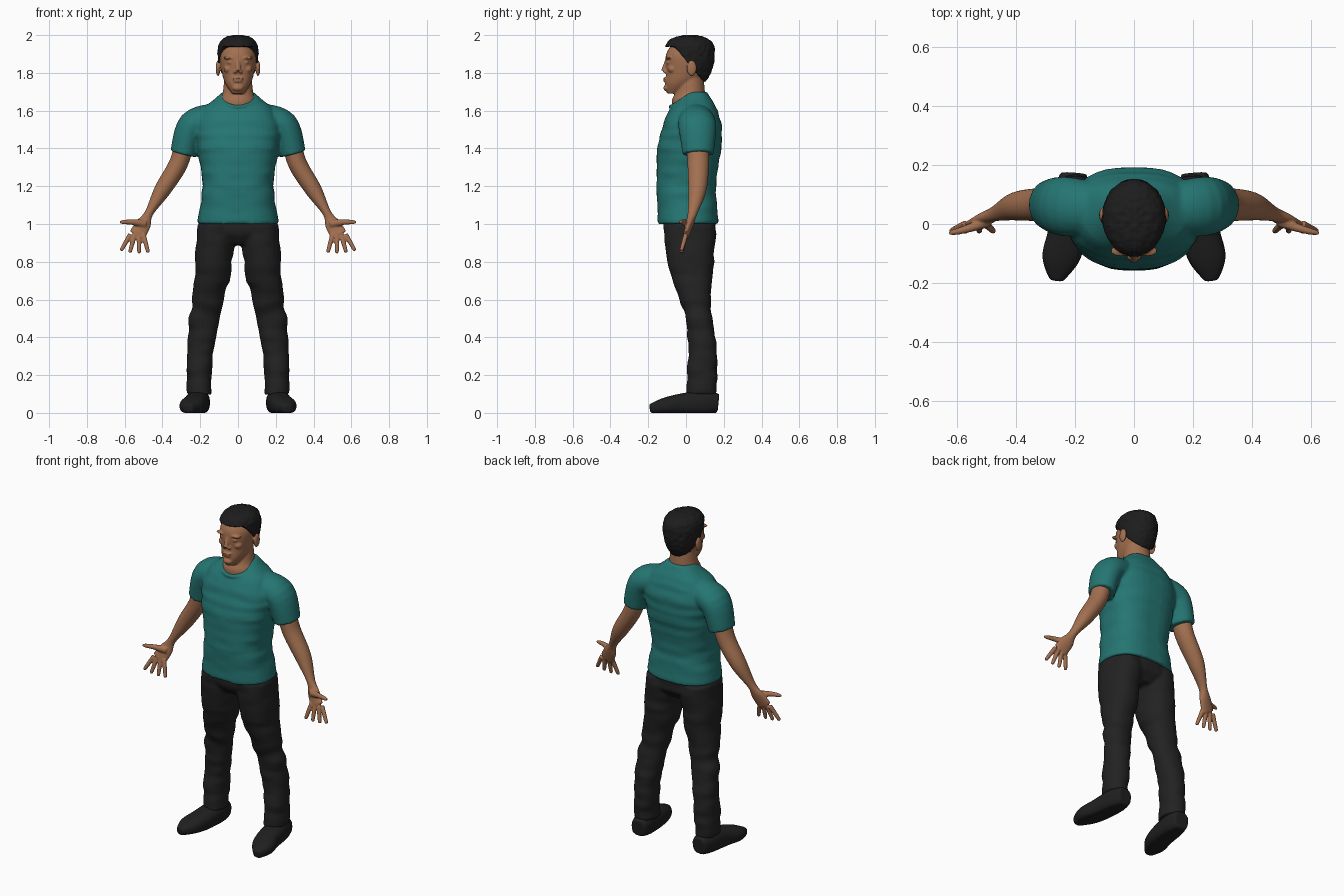
import bpy, bmesh, math
from mathutils import Vector, Matrix, noise

cube = bpy.data.objects.get("Cube")
if cube:
    bpy.data.objects.remove(cube)


def material(name, *rgb):
    mat = bpy.data.materials.new(name)
    mat.use_nodes = True
    mat.diffuse_color = (*rgb, 1)
    shader = mat.node_tree.nodes["Principled BSDF"]
    shader.inputs["Base Color"].default_value = (*rgb, 1)
    shader.inputs["Roughness"].default_value = 0.8
    return mat


skin = material("brown skin", .36, .16, .08)
teal = material("teal cloth", .018, .18, .17)
black = material("black trousers", .016, .016, .016)
leather = material("black leather", .014, .014, .014)
curls = material("black hair", .012, .012, .012)


def spline(rows, steps=6):
    """Smooth curve through rows of numbers."""
    rows = [Vector(row) for row in rows]
    padded = [rows[0], *rows, rows[-1]]
    points = []
    for before, start, end, after in zip(padded, padded[1:], padded[2:], padded[3:]):
        leave, arrive = (end - before) / 2, (after - start) / 2
        for step in range(steps):
            t = step / steps
            ease = t * t * (3 - 2 * t)
            points.append(start.lerp(end, ease) + leave * t * (1 - t) ** 2
                          - arrive * t * t * (1 - t))
    return points + [rows[-1]]


def tube(bm, rows, side=(0, 1, 0), upright=False, power=1.0, segments=36):
    """Loft of ellipses; each row is x, y, z, half width, half depth."""
    points = spline(rows)
    rings = []
    for i, point in enumerate(points):
        ahead = points[min(i + 1, len(points) - 1)] - points[max(i - 1, 0)]
        along = Vector((0, 0, 1)) if upright else ahead.to_3d().normalized()
        across = Vector(side).cross(along).normalized()
        over = along.cross(across)
        ring = []
        for k in range(segments):
            angle = math.tau * k / segments
            c, s = (math.copysign(abs(value) ** power, value)
                    for value in (math.cos(angle), math.sin(angle)))
            place = point.to_3d() + across * c * point[3] + over * s * point[4]
            place.z = max(place.z, 0)
            ring.append(bm.verts.new(place))
        rings.append(ring)
    for low, high in zip(rings, rings[1:]):
        for k in range(segments):
            bm.faces.new((low[k - 1], low[k], high[k], high[k - 1]))
    bm.faces.new(rings[0])
    bm.faces.new(rings[-1])


def stack(bm, rows, power=1.0):
    """Upright loft; each row is height, half width, front y, back y, centre x."""
    tube(bm, [(x, (front + back) / 2, z, width, (back - front) / 2)
              for z, width, front, back, x in rows], upright=True, power=power)


def ball(bm, centre, radii):
    shape = Matrix.Translation(centre) @ Matrix.Diagonal((*radii, 1))
    bmesh.ops.create_uvsphere(bm, u_segments=64, v_segments=48, radius=1, matrix=shape)


def rumple(bm, amount, across, upward):
    """Soft folds or curls pushed along the normals."""
    bmesh.ops.recalc_face_normals(bm, faces=bm.faces)
    bm.normal_update()
    for v in bm.verts:
        where = Vector((v.co.x * across, v.co.y * across, v.co.z * upward))
        v.co += v.normal * amount * noise.noise(where)


def finish(bm, name, mat, voxel, passes):
    """Mirror the parts, blend them into one skin and soften it."""
    bmesh.ops.recalc_face_normals(bm, faces=bm.faces)
    mesh = bpy.data.meshes.new(name)
    bm.to_mesh(mesh)
    bm.free()
    mesh.materials.append(mat)
    obj = bpy.data.objects.new(name, mesh)
    bpy.context.collection.objects.link(obj)
    obj.modifiers.new("mirror", "MIRROR").use_mirror_merge = False
    blend = obj.modifiers.new("blend", "REMESH")
    blend.mode = "VOXEL"
    blend.voxel_size = voxel
    blend.use_smooth_shade = True
    soften = obj.modifiers.new("soften", "SMOOTH")
    soften.factor = 0.5
    soften.iterations = passes


# Head and neck
bm = bmesh.new()
stack(bm, [(1.69, .03, -.1, -.03, 0), (1.74, .065, -.11, .05, 0), (1.8, .085, -.105, .11, 0),
           (1.9, .095, -.105, .14, 0), (1.98, .05, -.05, .08, 0)], power=.92)
stack(bm, [(1.58, .09, -.07, .09, 0), (1.65, .095, -.075, .1, 0),
           (1.7, .08, -.055, .1, 0), (1.8, .07, -.03, .09, 0)])
# Nose, brow, eyelid, nostril, lips, chin, cheek and ear
tube(bm, [(0, -.1, 1.87, .01, .01), (0, -.12, 1.81, .015, .012)])
ball(bm, (.045, -.092, 1.88), (.035, .018, .008))
ball(bm, (.04, -.09, 1.855), (.017, .014, .009))
ball(bm, (.015, -.11, 1.806), (.01, .012, .009))
ball(bm, (0, -.108, 1.77), (.03, .013, .006))
ball(bm, (0, -.106, 1.756), (.024, .014, .007))
ball(bm, (0, -.1, 1.72), (.03, .02, .018))
ball(bm, (.05, -.07, 1.82), (.026, .026, .022))
ball(bm, (.106, .03, 1.825), (.012, .026, .042))
finish(bm, "head", skin, voxel=.005, passes=3)

# Curly hair: a flattened dome, longer below, with a hairline falling to the nape
bm = bmesh.new()
ball(bm, (0, 0, 0), (1, 1, 1))
for v in bm.verts:
    height = v.co.z ** .6 * .1 if v.co.z > 0 else v.co.z * .19
    y = .02 + v.co.y * .132
    hairline = 1.94 - 1.2 * max(0, y + .06)
    v.co = (v.co.x * .107, y, max(1.9 + height, hairline))
rumple(bm, .007, across=60, upward=60)
finish(bm, "hair", curls, voxel=.005, passes=2)

# T-shirt body
bm = bmesh.new()
stack(bm, [(1, .217, -.15, .173, 0), (1.2, .188, -.155, .16, 0), (1.4, .215, -.15, .185, 0),
           (1.5, .225, -.13, .19, 0), (1.6, .19, -.09, .17, 0), (1.7, .08, 0, .11, 0)], power=.82)
rumple(bm, .009, across=5, upward=22)
# Sleeves
tube(bm, [(.12, .05, 1.55, .09, .09), (.24, .06, 1.52, .08, .1), (.29, .065, 1.37, .07, .083)])
# Collar, low in front and high behind
collar = []
for k in range(17):
    angle = math.tau * k / 16
    tilt = math.cos(angle)
    collar.append((.098 * math.sin(angle), .01 - .095 * tilt, 1.658 - .035 * tilt, .009, .009))
tube(bm, collar, side=(0, 0, 1), segments=12)
finish(bm, "t_shirt", teal, voxel=.008, passes=5)

# Arms and palms, held forward and open
bm = bmesh.new()
tube(bm, [(.28, .06, 1.45, .05, .06), (.315, .065, 1.32, .05, .057), (.4, .06, 1.18, .044, .048),
          (.47, .035, 1.06, .023, .026), (.5, .02, 1, .04, .02), (.535, 0, .94, .045, .015)])
# Fingers fan out from the knuckles
for i in range(4):
    knuckle = Vector((.57 - .023 * i, 0, .945))
    spread = .52 - .26 * i
    reach = Vector((math.sin(spread), -.25, -math.cos(spread))) * .1
    tube(bm, [(*(knuckle + reach * t), radius, radius)
              for t, radius in ((0, .013), (.5, .012), (.93, .01), (1, .005))], segments=16)
# Thumb
tube(bm, [(.49, .01, 1, .022, .02), (.56, -.015, 1.01, .015, .014),
          (.61, -.028, 1.01, .011, .01), (.627, -.03, 1.01, .005, .005)], segments=16)
finish(bm, "arms", skin, voxel=.005, passes=3)

# Trousers: hips, then a leg that leans outwards
bm = bmesh.new()
stack(bm, [(1.05, .195, -.115, .15, 0), (.95, .2, -.11, .155, 0), (.89, .1, -.07, .11, 0)], power=.9)
stack(bm, [(1, .1, -.12, .16, .115), (.8, .1, -.1, .147, .128), (.6, .083, -.037, .132, .157),
           (.5, .083, 0, .14, .173), (.3, .071, .01, .166, .2), (.1, .06, 0, .16, .205)], power=.92)
rumple(bm, .012, across=6, upward=18)
finish(bm, "trousers", black, voxel=.009, passes=4)

# Shoes, from heel to toe, turned outwards
bm = bmesh.new()
tube(bm, [(.205, .17, .05, .045, .05), (.21, .1, .055, .062, .065), (.225, -.03, .045, .066, .056),
          (.25, -.12, .035, .062, .042), (.263, -.19, .022, .024, .024)], side=(0, 0, 1), power=.8)
finish(bm, "shoes", leather, voxel=.007, passes=3)
